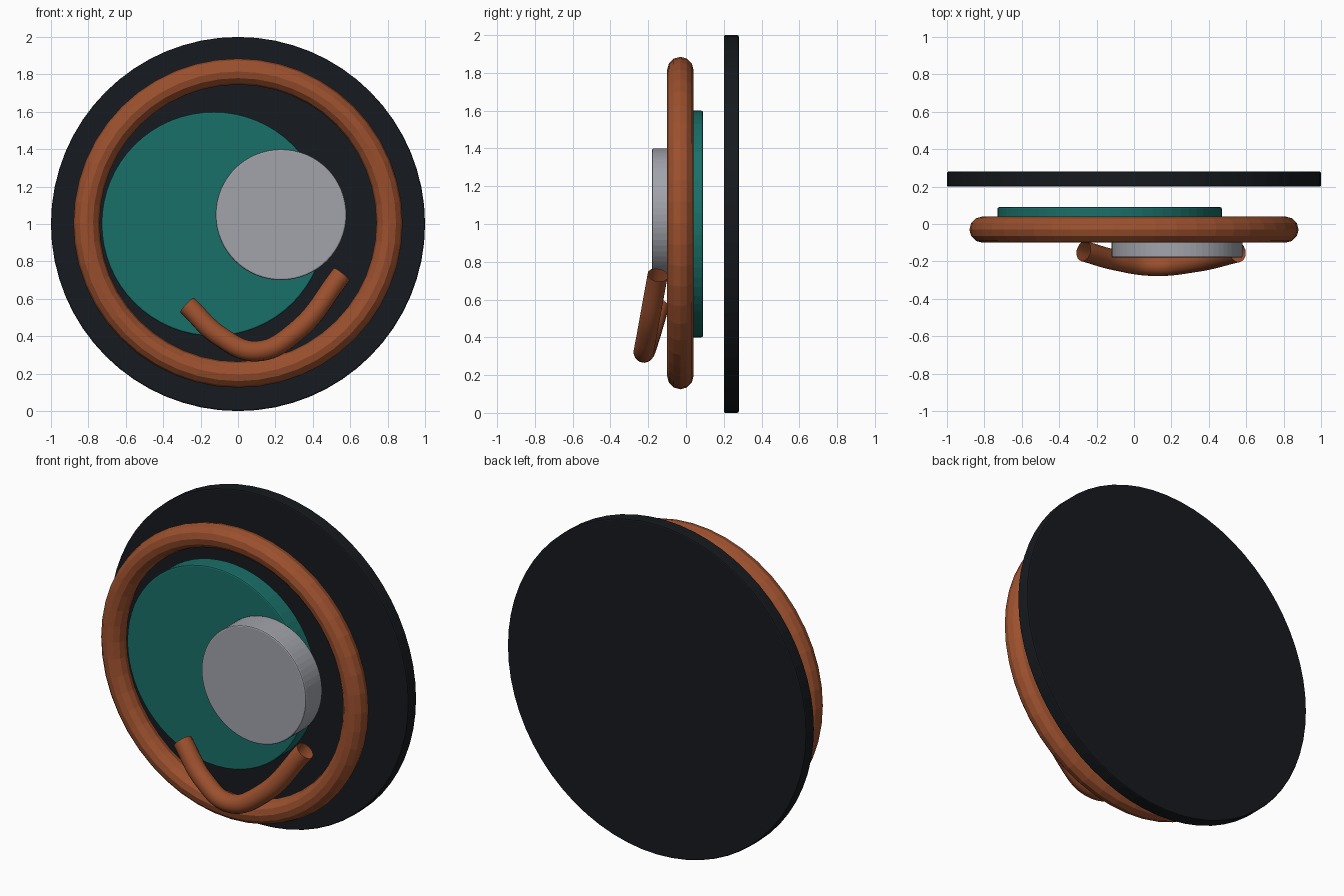
import bpy
from math import radians

if "Cube" in bpy.data.objects:
    bpy.data.objects.remove(bpy.data.objects["Cube"])


def material(name, rgb):
    mat = bpy.data.materials.new(name)
    mat.diffuse_color = (*rgb, 1.0)
    mat.use_nodes = True
    mat.node_tree.nodes["Principled BSDF"].inputs["Base Color"].default_value = mat.diffuse_color
    return mat


black = material("black", (0.008, 0.010, 0.013))
copper = material("copper", (0.33, 0.08, 0.027))
teal = material("teal", (0.010, 0.16, 0.14))
silver = material("silver", (0.36, 0.37, 0.41))


def disc(name, x, z, radius, y_front, y_back, mat):
    """Upright disc facing the front, with a fine rounded rim."""
    bpy.ops.mesh.primitive_cylinder_add(
        vertices=64, radius=radius, depth=y_back - y_front,
        location=(x, (y_front + y_back) / 2, z), rotation=(radians(90), 0, 0))
    obj = bpy.context.object
    obj.name = name
    obj.data.materials.append(mat)
    bevel = obj.modifiers.new("rim_bevel", "BEVEL")
    bevel.width = 0.008
    bevel.segments = 2
    bevel.limit_method = "ANGLE"
    return obj


# Stacked discs
disc("back_plate", 0, 1, 1.0, 0.20, 0.28, black)
disc("middle_disc", -0.13, 1.0, 0.6, -0.02, 0.09, teal)
disc("front_disc", 0.23, 1.05, 0.35, -0.18, -0.02, silver)

# Ring
bpy.ops.mesh.primitive_torus_add(
    major_radius=0.81, minor_radius=0.07, major_segments=48, minor_segments=12,
    location=(0, -0.03, 1.005), rotation=(radians(90), 0, 0))
ring = bpy.context.object
ring.name = "ring"
ring.data.materials.append(copper)

# Open-ended bent tube
path = [(-0.27, -0.145, 0.565), (-0.09, -0.195, 0.395), (0.10, -0.223, 0.32),
        (0.31, -0.205, 0.425), (0.555, -0.15, 0.73)]
curve = bpy.data.curves.new("bent_tube", "CURVE")
curve.dimensions = "3D"
curve.bevel_depth = 0.055
curve.bevel_resolution = 4
curve.resolution_u = 10
spline = curve.splines.new("BEZIER")
spline.bezier_points.add(len(path) - 1)
for point, co in zip(spline.bezier_points, path):
    point.co = co
    point.handle_left_type = point.handle_right_type = "AUTO"
curve.materials.append(copper)
tube = bpy.data.objects.new("bent_tube", curve)
bpy.context.collection.objects.link(tube)
